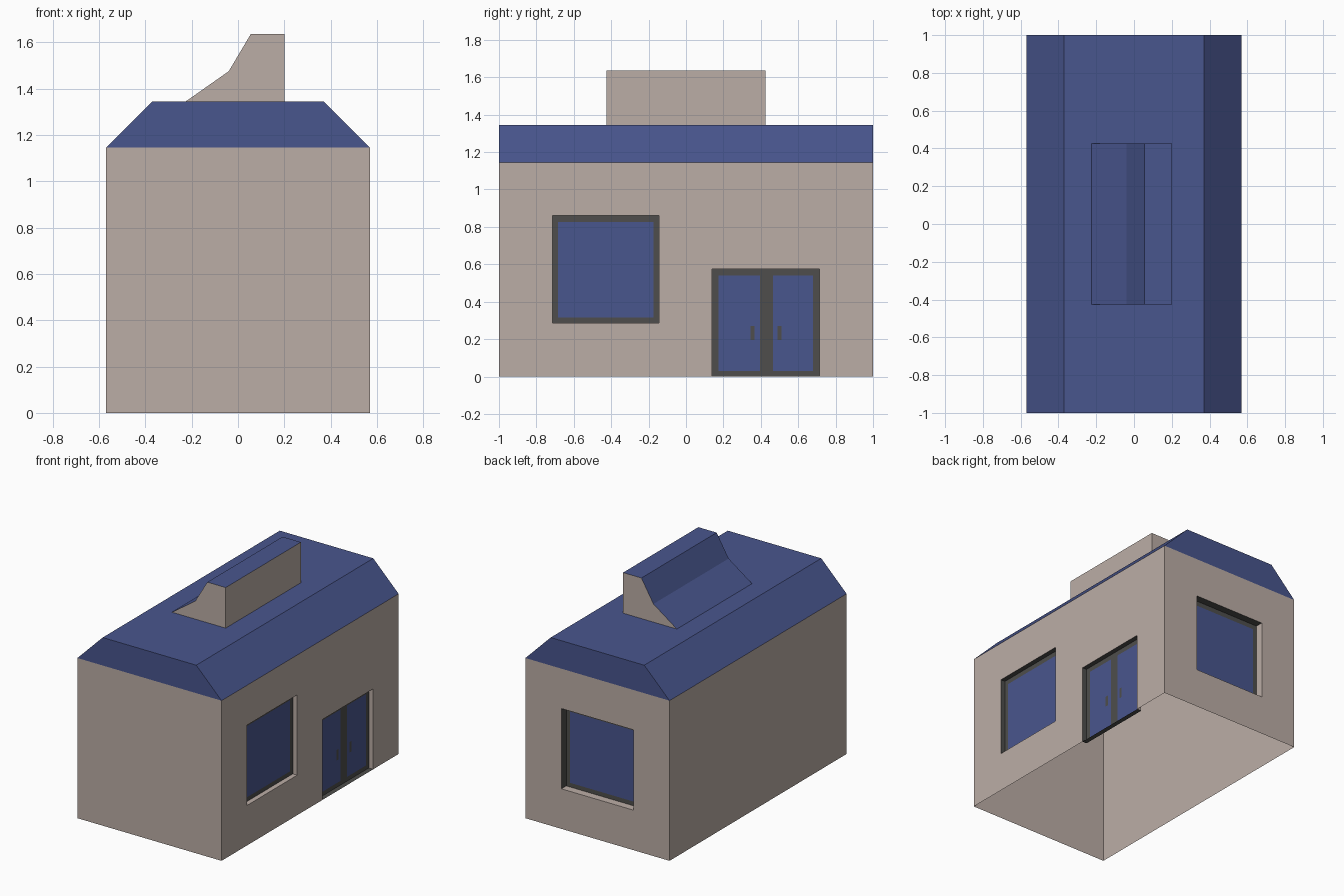
import bpy, bmesh

if "Cube" in bpy.data.objects:
    bpy.data.objects.remove(bpy.data.objects["Cube"])

W, L, H = 0.57, 1.0, 1.145      # half width, half length, wall height
TOP = 1.345                     # flat roof height


def material(name, rgb):
    m = bpy.data.materials.new(name)
    m.diffuse_color = (*rgb, 1)
    m.use_nodes = True
    m.node_tree.nodes["Principled BSDF"].inputs["Base Color"].default_value = m.diffuse_color
    return m


MATS = [material("wall_beige", (0.50, 0.42, 0.38)),
        material("slate_blue", (0.066, 0.092, 0.27)),
        material("frame_grey", (0.077, 0.076, 0.072))]
BEIGE, BLUE, GREY = range(3)


def make(name, faces):
    """Object from (corner list, material) pairs, welded."""
    bm = bmesh.new()
    for pts, mat in faces:
        bm.faces.new([bm.verts.new(p) for p in pts]).material_index = mat
    bmesh.ops.remove_doubles(bm, verts=bm.verts, dist=1e-5)
    me = bpy.data.meshes.new(name)
    bm.to_mesh(me)
    bm.free()
    for m in MATS:
        me.materials.append(m)
    ob = bpy.data.objects.new(name, me)
    bpy.context.collection.objects.link(ob)
    return ob


# Wall frames: u runs right as seen from outside, z up, d inward
front = lambda u, z, d=0: (u, -L + d, z)
back = lambda u, z, d=0: (-u, L - d, z)
right = lambda u, z, d=0: (W - d, u, z)
left = lambda u, z, d=0: (-W + d, -u, z)


def panel(side, rect, inner, inner_mat, outer_mat, d=0.0):
    """Flat rectangle split by inner rectangles; inner_mat None leaves holes."""
    us = sorted({r[i] for r in [rect] + inner for i in (0, 1)})
    zs = sorted({r[i] for r in [rect] + inner for i in (2, 3)})
    faces = []
    for a, b in zip(us, us[1:]):
        for c, e in zip(zs, zs[1:]):
            u, z = (a + b) / 2, (c + e) / 2
            inside = any(r[0] < u < r[1] and r[2] < z < r[3] for r in inner)
            mat = inner_mat if inside else outer_mat
            if mat is not None:
                faces.append(([side(a, c, d), side(b, c, d),
                               side(b, e, d), side(a, e, d)], mat))
    return faces


def opening(name, side, rect, panes, depth, sill):
    """Recessed frame with glass panes and the four reveals around it."""
    a, b, c, e = rect
    faces = panel(side, rect, panes, BLUE, GREY, depth)
    corners = [(a, c), (b, c), (b, e), (a, e)]
    for i, mat in enumerate((sill, BEIGE, GREY, GREY)):
        p, q = corners[i], corners[(i + 1) % 4]
        faces.append(([side(*p), side(*q), side(*q, depth), side(*p, depth)], mat))
    make(name, faces)


# Walls, open underneath
side_window = (-0.715, -0.145, 0.286, 0.86)
door = (0.14, 0.713, 0.0, 0.575)
back_window = (-0.285, 0.285, 0.286, 0.86)
make("walls",
     panel(front, (-W, W, 0, H), [], None, BEIGE)
     + panel(left, (-L, L, 0, H), [], None, BEIGE)
     + panel(right, (-L, L, 0, H), [side_window, door], None, BEIGE)
     + panel(back, (-W, W, 0, H), [back_window], None, BEIGE))

# Windows
for name, side, r, depth in (("side_window", right, side_window, 0.035),
                             ("back_window", back, back_window, 0.055)):
    glass = (r[0] + 0.03, r[1] - 0.03, r[2] + 0.03, r[3] - 0.035)
    opening(name, side, r, [glass], depth, BEIGE)

# Double door with flat handles
opening("double_door", right, door,
        [(0.175, 0.395, 0.03, 0.54), (0.465, 0.68, 0.03, 0.54)], 0.035, GREY)
for i, u in enumerate((0.355, 0.50)):
    make(f"door_handle_{i + 1}",
         panel(right, (u - 0.011, u + 0.011, 0.195, 0.27), [], None, GREY, 0.032))


def prism(name, profile, half, mats, end_mat):
    """Extrude an open xz profile along y, one material per strip, capped ends."""
    faces = [([(x, y, z) for x, z in profile], end_mat) for y in (-half, half)]
    faces[1] = (faces[1][0][::-1], end_mat)
    for (p, q), mat in zip(zip(profile, profile[1:]), mats):
        faces.append(([(p[0], -half, p[1]), (p[0], half, p[1]),
                       (q[0], half, q[1]), (q[0], -half, q[1])], mat))
    # end caps listed clockwise from the left, so flip them outward
    faces[0] = (faces[0][0][::-1], end_mat)
    faces[1] = (faces[1][0][::-1], end_mat)
    make(name, faces)


# Roof with two sloped sides and a flat top
prism("roof", [(-W, H), (-0.37, TOP), (0.37, TOP), (W, H)], L, [BLUE] * 3, BLUE)

# Swept-back roof vent
prism("roof_vent", [(-0.225, TOP), (-0.04, 1.475), (0.055, 1.635),
                    (0.2, 1.635), (0.2, TOP)], 0.425,
      [BLUE, BLUE, BLUE, BEIGE], BEIGE)
